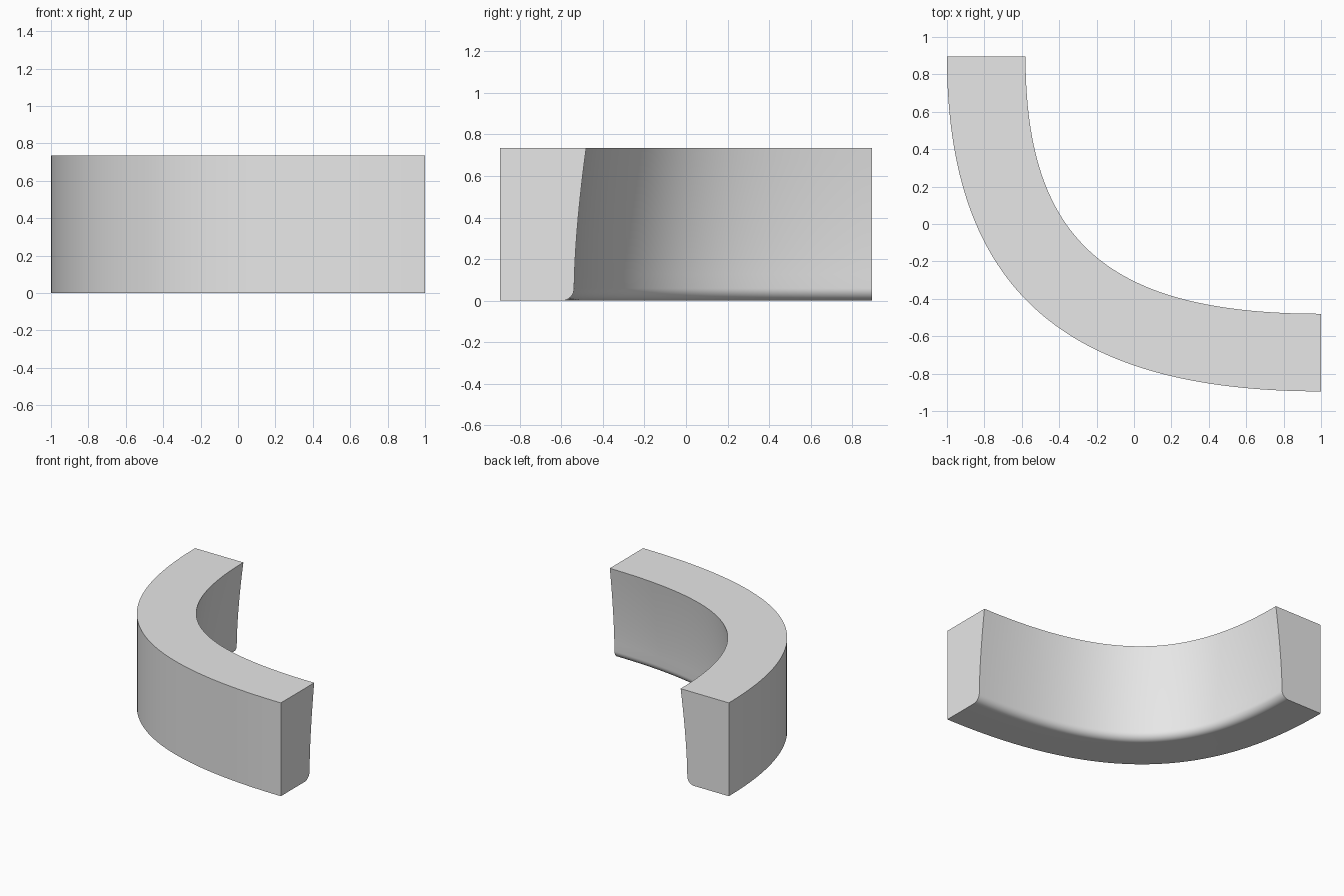
import bpy
import bmesh
import math
from mathutils import Vector
from mathutils.geometry import interpolate_bezier

HEIGHT = 0.735
RADIUS = 0.06     # rounded lower inside edge
LEAN = 0.058      # how far the inside face slopes back towards its foot
STEPS = 64

cube = bpy.data.objects.get("Cube")
if cube:
    bpy.data.objects.remove(cube, do_unlink=True)


def bend(start, end, pull):
    """Corner curve leaving start along -y and reaching end along +x."""
    a, b = Vector((*start, 0)), Vector((*end, 0))
    h1 = Vector((a.x, a.y + (b.y - a.y) * pull, 0))
    h2 = Vector((b.x + (a.x - b.x) * pull, b.y, 0))
    return interpolate_bezier(a, h1, h2, b, STEPS + 1)


def inside_profile():
    """(setback, height) pairs down the inside face and round its foot."""
    points = []
    for i in range(11):
        u = 1 - i / 10
        points.append((LEAN * (1 - u ** 1.6), RADIUS + u * (HEIGHT - RADIUS)))
    for i in range(1, 11):
        a = math.pi / 2 * i / 10
        points.append((LEAN + RADIUS * (1 - math.cos(a)), RADIUS * (1 - math.sin(a))))
    return points


outer = bend((-1, 0.895), (1, -0.895), 0.69)
inner = bend((-0.58, 0.895), (1, -0.48), 0.72)
profile = inside_profile()

# Sweep the cross-section along the bend
bm = bmesh.new()
rings = []
for i in range(STEPS + 1):
    if i == 0:
        normal = Vector((-1, 0, 0))
    elif i == STEPS:
        normal = Vector((0, -1, 0))
    else:
        t = (inner[i + 1] - inner[i - 1]).normalized()
        normal = Vector((t.y, -t.x, 0))
    section = [outer[i], outer[i] + Vector((0, 0, HEIGHT))]
    section += [inner[i] + normal * d + Vector((0, 0, z)) for d, z in profile]
    rings.append([bm.verts.new(p) for p in section])

for r, s in zip(rings, rings[1:]):
    for j in range(len(r)):
        k = (j + 1) % len(r)
        bm.faces.new((r[j], r[k], s[k], s[j]))

# Flat end caps
bm.faces.new(rings[0])
bm.faces.new(rings[-1])
bmesh.ops.recalc_face_normals(bm, faces=bm.faces[:])

mesh = bpy.data.meshes.new("curved_block")
bm.to_mesh(mesh)
bm.free()
block = bpy.data.objects.new("curved_block", mesh)
bpy.context.collection.objects.link(block)

# Plain grey finish
grey = bpy.data.materials.new("light_grey")
grey.use_nodes = True
colour = (0.8, 0.8, 0.8, 1)
grey.diffuse_color = colour
for node in grey.node_tree.nodes:
    if node.type == "BSDF_PRINCIPLED":
        node.inputs["Base Color"].default_value = colour
mesh.materials.append(grey)

# Smooth curves, crisp edges
bpy.ops.object.select_all(action="DESELECT")
block.select_set(True)
bpy.context.view_layer.objects.active = block
bpy.ops.object.shade_smooth_by_angle(angle=math.radians(30))
